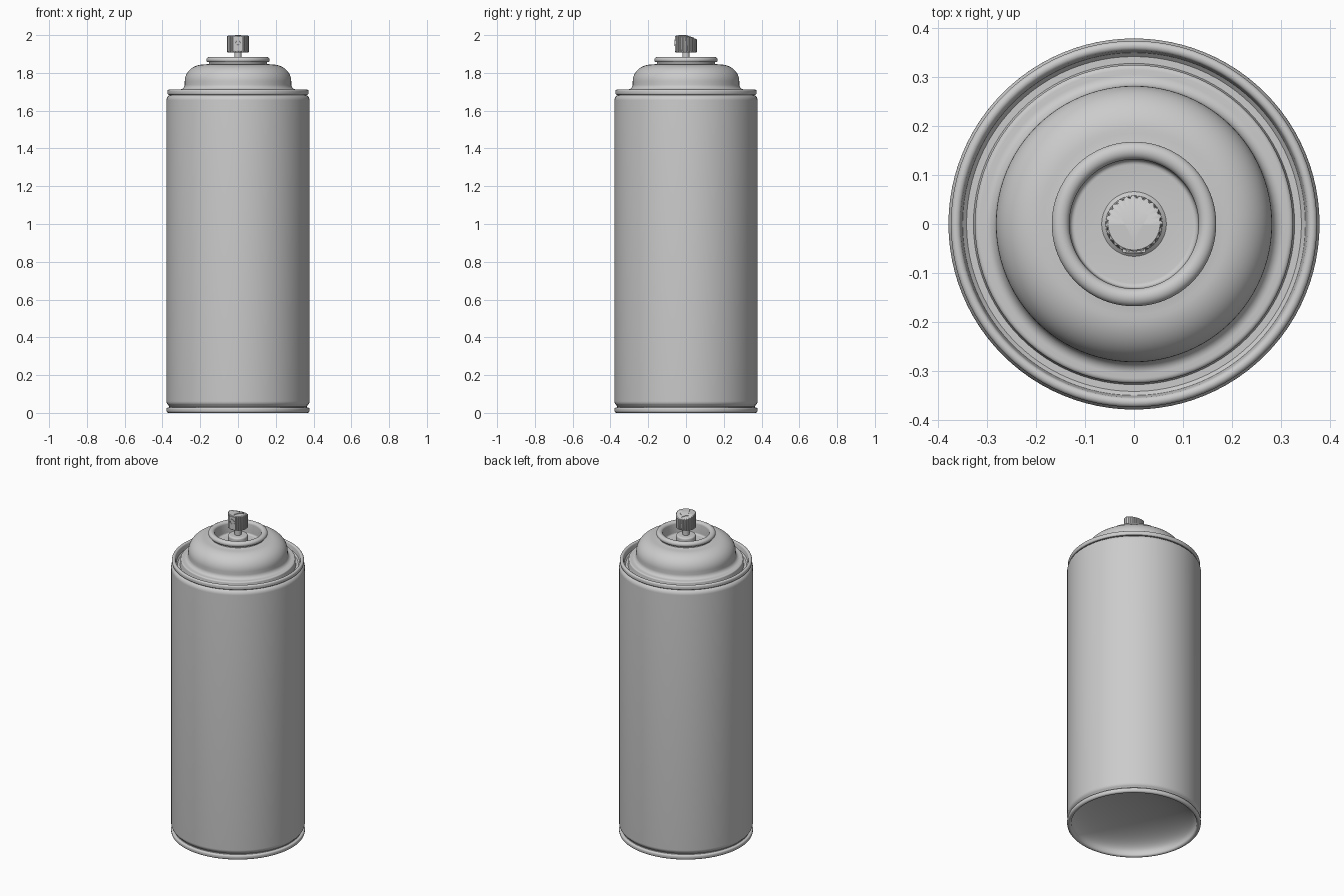
import bpy, bmesh
from math import sin, cos, pi, radians

if "Cube" in bpy.data.objects:
    bpy.data.objects.remove(bpy.data.objects["Cube"])


def finish(name, bm, angle=35):
    me = bpy.data.meshes.new(name)
    bm.to_mesh(me)
    bm.free()
    ob = bpy.data.objects.new(name, me)
    bpy.context.collection.objects.link(ob)
    bpy.ops.object.select_all(action='DESELECT')
    ob.select_set(True)
    bpy.context.view_layer.objects.active = ob
    bpy.ops.object.shade_smooth_by_angle(angle=radians(angle))
    return ob


def arc(cx, cz, rx, rz, a0, a1, n=8):
    """Elliptical arc in the (radius, z) plane, angles in degrees."""
    return [(cx + rx * cos(radians(a0 + (a1 - a0) * i / n)),
             cz + rz * sin(radians(a0 + (a1 - a0) * i / n))) for i in range(n + 1)]


def skin(bm, rings):
    """Join successive rings; single-vertex rings become fans."""
    for a, b in zip(rings, rings[1:]):
        n = max(len(a), len(b))
        for s in range(n):
            t = (s + 1) % n
            if len(a) == 1:
                bm.faces.new((a[0], b[t], b[s]))
            elif len(b) == 1:
                bm.faces.new((a[s], a[t], b[0]))
            else:
                bm.faces.new((a[s], a[t], b[t], b[s]))


def lathe(name, profile, seg=96):
    bm = bmesh.new()
    rings = []
    for r, z in profile:
        if r < 1e-5:
            rings.append([bm.verts.new((0, 0, z))])
        else:
            rings.append([bm.verts.new((r * cos(2 * pi * s / seg), r * sin(2 * pi * s / seg), z))
                          for s in range(seg)])
    skin(bm, rings)
    return finish(name, bm)


# Concave base dome with the rolled bottom seam
lathe("base", [(0, 0.12)] + arc(0, 0.02, 0.355, 0.10, 84, 0, 14)
      + arc(0.367, 0.012, 0.012, 0.012, 180, 360, 8)
      + arc(0.371, 0.020, 0.008, 0.008, 0, 90, 4) + [(0.364, 0.029)])

# Main cylinder, necked at both ends
lathe("can_body", [(0.364, 0.026), (0.364, 0.034)]
      + arc(0.358, 0.062, 0.021, 0.025, -60, 0, 6)
      + arc(0.355, 1.655, 0.024, 0.028, 0, 80, 8) + [(0.357, 1.690)])

# Rolled top seam, groove and dome
lathe("top_dome", [(0.357, 1.684), (0.368, 1.684)]
      + arc(0.367, 1.692, 0.007, 0.007, -60, 0, 3)
      + arc(0.364, 1.703, 0.010, 0.009, 0, 180, 8)
      + [(0.350, 1.680), (0.342, 1.672), (0.328, 1.672), (0.325, 1.680)]
      + arc(0.315, 1.706, 0.010, 0.007, 0, 90, 4)
      + arc(0.305, 1.738, 0.023, 0.025, 270, 180, 7)
      + arc(0.185, 1.755, 0.097, 0.089, 0, 90, 16)
      + [(0.172, 1.845), (0.154, 1.848)])

# Valve cup: curled lip, sunken floor and central pedestal
lathe("valve_cup", [(0.154, 1.846), (0.154, 1.858)]
      + arc(0.150, 1.869, 0.018, 0.016, -50, 180, 14)
      + [(0.131, 1.815)] + arc(0.121, 1.815, 0.010, 0.010, 0, -90, 4)
      + [(0.066, 1.805), (0.058, 1.812), (0.056, 1.850)]
      + arc(0.046, 1.852, 0.010, 0.010, 0, 90, 4) + [(0.022, 1.862), (0, 1.862)])

# Thin stem
lathe("valve_stem", [(0, 1.855), (0.019, 1.855), (0.019, 1.915), (0, 1.915)], 32)


# Spray button: fluted sides, top falling away to the back
def top_z(y):
    return 1.997 - max(0.0, y) * 0.33


def button():
    bm = bmesh.new()
    n, rings = 96, []

    def ring(radius, z=None, flute=0.0):
        vs = []
        for s in range(n):
            a = 2 * pi * s / n
            r = radius - (flute if s % 4 >= 2 else 0)
            y = r * sin(a)
            vs.append(bm.verts.new((r * cos(a), y, top_z(y) if z is None else z)))
        rings.append(vs)

    rings.append([bm.verts.new((0, 0, 1.908))])
    ring(0.054, 1.908)
    ring(0.058, 1.912, 0.003)
    ring(0.058, None, 0.003)
    for v in rings[-1]:
        v.co.z -= 0.003
    for r in (0.053, 0.035, 0.018):
        ring(r)
    rings.append([bm.verts.new((0, 0, top_z(0)))])
    skin(bm, rings)
    return finish("spray_button", bm, 30)


button()

# Flat front tab with a round spray insert
bm = bmesh.new()
bmesh.ops.create_cube(bm, size=1)
for v in bm.verts:
    v.co = (v.co.x * 0.046, -0.051 + v.co.y * 0.014, 1.954 + v.co.z * 0.078)
finish("front_tab", bm)

insert = lathe("spray_insert", [(0, 0), (0.017, 0), (0.017, 0.010), (0.012, 0.010),
                                (0.010, 0.004), (0.004, 0.004), (0.003, 0.0), (0, 0)], 32)
insert.rotation_euler = (pi / 2, 0, 0)
insert.location = (0, -0.0505, 1.96)

# Small kite-shaped finger pad pointing to the front
bm = bmesh.new()
kite = [(0, 0.042), (-0.013, 0.027), (-0.030, 0.018), (-0.013, -0.010),
        (0, -0.040), (0.013, -0.010), (0.030, 0.018), (0.013, 0.027)]
low = [bm.verts.new((x, y, top_z(y) - 0.003)) for x, y in kite]
high = [bm.verts.new((x, y, top_z(y) + 0.003)) for x, y in kite]
mid = bm.verts.new((0, 0, 2.0))
m = len(kite)
for i in range(m):
    j = (i + 1) % m
    bm.faces.new((low[i], low[j], high[j], high[i]))
    bm.faces.new((high[i], high[j], mid))
finish("finger_pad", bm)
